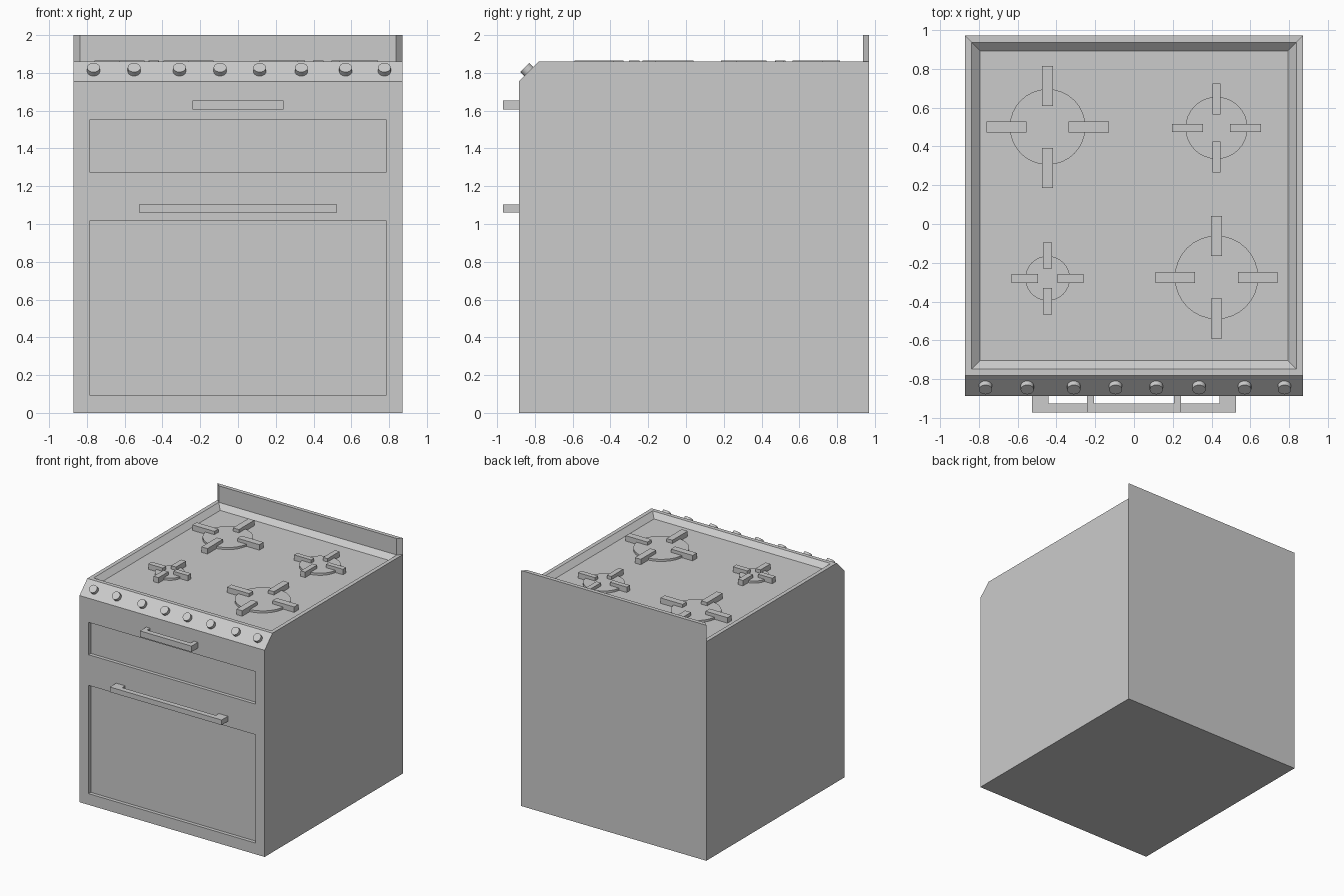
import bpy, bmesh, math
from mathutils import Matrix, Vector

if "Cube" in bpy.data.objects:
    bpy.data.objects.remove(bpy.data.objects["Cube"])

FLOOR_Z = 1.82   # sunken hob floor


def finish(bm, name):
    bmesh.ops.recalc_face_normals(bm, faces=bm.faces[:])
    me = bpy.data.meshes.new(name)
    bm.to_mesh(me)
    bm.free()
    ob = bpy.data.objects.new(name, me)
    bpy.context.collection.objects.link(ob)
    return ob


def add_box(bm, x0, x1, y0, y1, z0, z1):
    m = Matrix.Translation(((x0 + x1) / 2, (y0 + y1) / 2, (z0 + z1) / 2)) @ \
        Matrix.Diagonal((x1 - x0, y1 - y0, z1 - z0, 1))
    bmesh.ops.create_cube(bm, size=1, matrix=m)


def cylinder(name, loc, r, h, segs, rot=Matrix()):
    bm = bmesh.new()
    bmesh.ops.create_cone(bm, cap_ends=True, segments=segs, radius1=r, radius2=r, depth=h,
                          matrix=Matrix.Translation(loc) @ rot)
    ob = finish(bm, name)
    bpy.context.view_layer.objects.active = ob
    ob.select_set(True)
    bpy.ops.object.shade_smooth_by_angle(angle=math.radians(30))
    ob.select_set(False)


def inset(bm, face, thickness, depth=0):
    return bmesh.ops.inset_region(bm, faces=[face], thickness=thickness, depth=depth,
                                  use_even_offset=True)['faces']


# Cabinet: side profile (y, z) extruded across x
bm = bmesh.new()
profile = [(-0.885, 0), (0.97, 0), (0.97, 1.86), (-0.78, 1.86), (-0.885, 1.755)]
side = bm.faces.new([bm.verts.new((-0.87, y, z)) for y, z in profile])
ext = bmesh.ops.extrude_face_region(bm, geom=[side])['geom']
bmesh.ops.translate(bm, vec=(1.74, 0, 0), verts=[v for v in ext if isinstance(v, bmesh.types.BMVert)])
bmesh.ops.recalc_face_normals(bm, faces=bm.faces[:])
bm.normal_update()

# Hob: flat rim, then sloped sunken floor
top = next(f for f in bm.faces if f.normal.z > 0.9)
rim = inset(bm, top, 0.034)
inset(bm, top, 0.044)
for v in top.verts:
    v.co.z = FLOOR_Z

# Backsplash: back strip of the rim raised
back = max(rim, key=lambda f: f.calc_center_median().y)
bm.normal_update()
inset(bm, back, 0, 0.14)

# Front: split in two and recess a panel in each part
bm.normal_update()
front = next(f for f in bm.faces if f.normal.y < -0.9 and f.calc_area() > 2)
bmesh.ops.bisect_plane(bm, geom=[front] + front.edges[:] + front.verts[:],
                       plane_co=(0, 0, 1.145), plane_no=(0, 0, 1))
bm.normal_update()
fronts = [f for f in bm.faces if f.normal.y < -0.9 and f.calc_area() > 0.9]
for f in fronts:
    c = f.calc_center_median()
    z0, z1 = (1.275, 1.55) if c.z > 1.145 else (0.095, 1.015)
    inset(bm, f, 0.05)
    for v in f.verts:
        v.co.x = math.copysign(0.785, v.co.x)
        v.co.z = z1 if v.co.z > c.z else z0
    bm.normal_update()
    inset(bm, f, 0.0001)
    for v in f.verts:
        v.co.y += 0.03
finish(bm, "cooker_body")


# Door handles: bar on two posts
def handle(name, half, inner, z0, z1):
    bm = bmesh.new()
    pts = [(-half, -0.885), (-half, -0.97), (half, -0.97), (half, -0.885),
           (inner, -0.885), (inner, -0.925), (-inner, -0.925), (-inner, -0.885)]
    f = bm.faces.new([bm.verts.new((x, y, z0)) for x, y in pts])
    ext = bmesh.ops.extrude_face_region(bm, geom=[f])['geom']
    bmesh.ops.translate(bm, vec=(0, 0, z1 - z0),
                        verts=[v for v in ext if isinstance(v, bmesh.types.BMVert)])
    finish(bm, name)


handle("upper_handle", 0.242, 0.205, 1.605, 1.655)
handle("lower_handle", 0.525, 0.44, 1.06, 1.103)

# Burners: disc plus four grate bars (x, y, disc radius, bar start, bar end, half width)
burners = [(-0.445, 0.5, 0.195, 0.108, 0.315, 0.028),
           (0.425, 0.495, 0.16, 0.07, 0.23, 0.021),
           (-0.445, -0.28, 0.115, 0.05, 0.185, 0.023),
           (0.425, -0.275, 0.215, 0.11, 0.315, 0.028)]
for i, (x, y, r, a, b, w) in enumerate(burners):
    cylinder(f"burner_disc_{i}", (x, y, FLOOR_Z + 0.008), r, 0.02, 32)
    bm = bmesh.new()
    for s in (-1, 1):
        lo, hi = sorted((s * a, s * b))
        add_box(bm, x + lo, x + hi, y - w, y + w, FLOOR_Z, 1.866)
        add_box(bm, x - w, x + w, y + lo, y + hi, FLOOR_Z, 1.866)
    finish(bm, f"burner_grate_{i}")

# Knobs on the slanted control panel
tilt = Matrix.Rotation(math.radians(45), 4, 'X')
for i, x in enumerate((-0.765, -0.55, -0.31, -0.095, 0.115, 0.335, 0.57, 0.775)):
    cylinder(f"knob_{i}", (x, -0.842, 1.817), 0.034, 0.032, 20, tilt)
